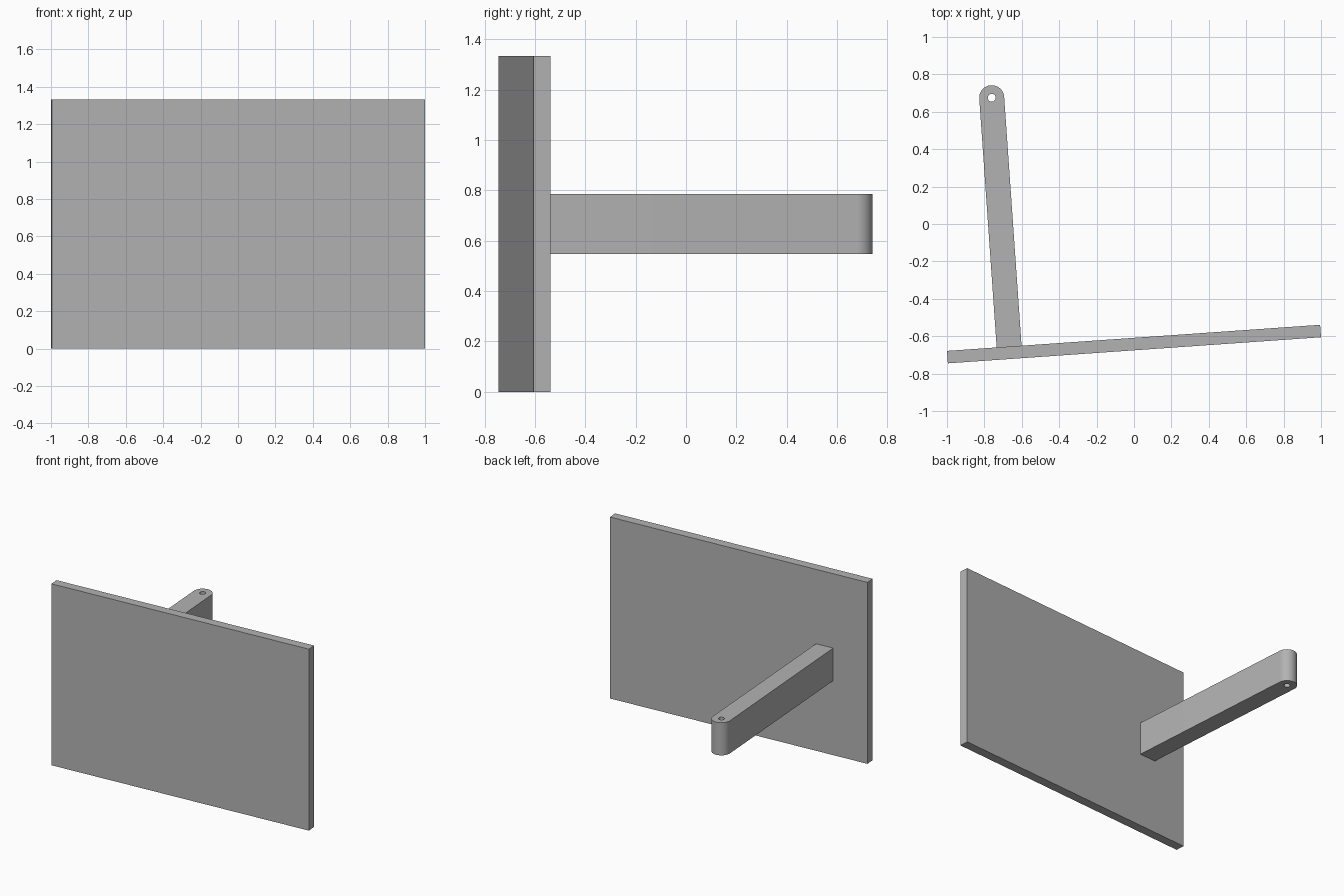
import bpy, bmesh, math
from mathutils import Matrix

cube = bpy.data.objects.get("Cube")
if cube:
    bpy.data.objects.remove(cube, do_unlink=True)

WIDTH, THICK, HEIGHT = 2.0, 0.0667, 1.333
ARM_X, ARM_END, ARM_R, ARM_H = -0.667, 1.367, 0.0667, 0.24
HOLE_R = 0.021
# The whole sign is turned slightly about the vertical axis
PLACE = Matrix.Translation((0, -0.642, HEIGHT / 2)) @ Matrix.Rotation(math.radians(4), 4, 'Z')

grey = bpy.data.materials.new("plain grey")
grey.use_nodes = True
COLOUR = (0.45, 0.45, 0.45, 1)
grey.diffuse_color = COLOUR
grey.node_tree.nodes["Principled BSDF"].inputs["Base Color"].default_value = COLOUR


def prism(name, outline, height):
    """Extrude a flat outline into a solid centred on its own z = 0."""
    bm = bmesh.new()
    face = bm.faces.new([bm.verts.new((x, y, -height / 2)) for x, y in outline])
    out = bmesh.ops.extrude_face_region(bm, geom=[face])
    verts = [v for v in out["geom"] if isinstance(v, bmesh.types.BMVert)]
    bmesh.ops.translate(bm, verts=verts, vec=(0, 0, height))
    bmesh.ops.recalc_face_normals(bm, faces=bm.faces)
    mesh = bpy.data.meshes.new(name)
    bm.to_mesh(mesh)
    bm.free()
    mesh.materials.append(grey)
    obj = bpy.data.objects.new(name, mesh)
    bpy.context.collection.objects.link(obj)
    obj.matrix_world = PLACE
    return obj


def arc(radius, sweep, steps):
    """Points on an arc around the pivot at the far end of the arm."""
    return [(ARM_X + radius * math.cos(sweep * i / steps),
             ARM_END + radius * math.sin(sweep * i / steps)) for i in range(steps + 1)]


# Flat rectangular panel
w, t = WIDTH / 2, THICK / 2
prism("panel", [(-w, -t), (w, -t), (w, t), (-w, t)], HEIGHT)

# Support arm with a rounded end
arm = prism("support_arm",
            [(ARM_X - ARM_R, t), (ARM_X + ARM_R, t)] + arc(ARM_R, math.pi, 32), ARM_H)

# Pivot hole through the rounded end
cutter = prism("hole_cutter", arc(HOLE_R, math.tau, 32)[:-1], ARM_H * 2)
cutter.hide_render = True
cut = arm.modifiers.new("pivot_hole", 'BOOLEAN')
cut.operation = 'DIFFERENCE'
cut.solver = 'EXACT'
cut.object = cutter
bpy.ops.object.select_all(action='DESELECT')
bpy.context.view_layer.objects.active = arm
arm.select_set(True)
bpy.ops.object.modifier_apply(modifier=cut.name)
bpy.data.objects.remove(cutter, do_unlink=True)
bpy.ops.object.shade_smooth_by_angle(angle=math.radians(30))
